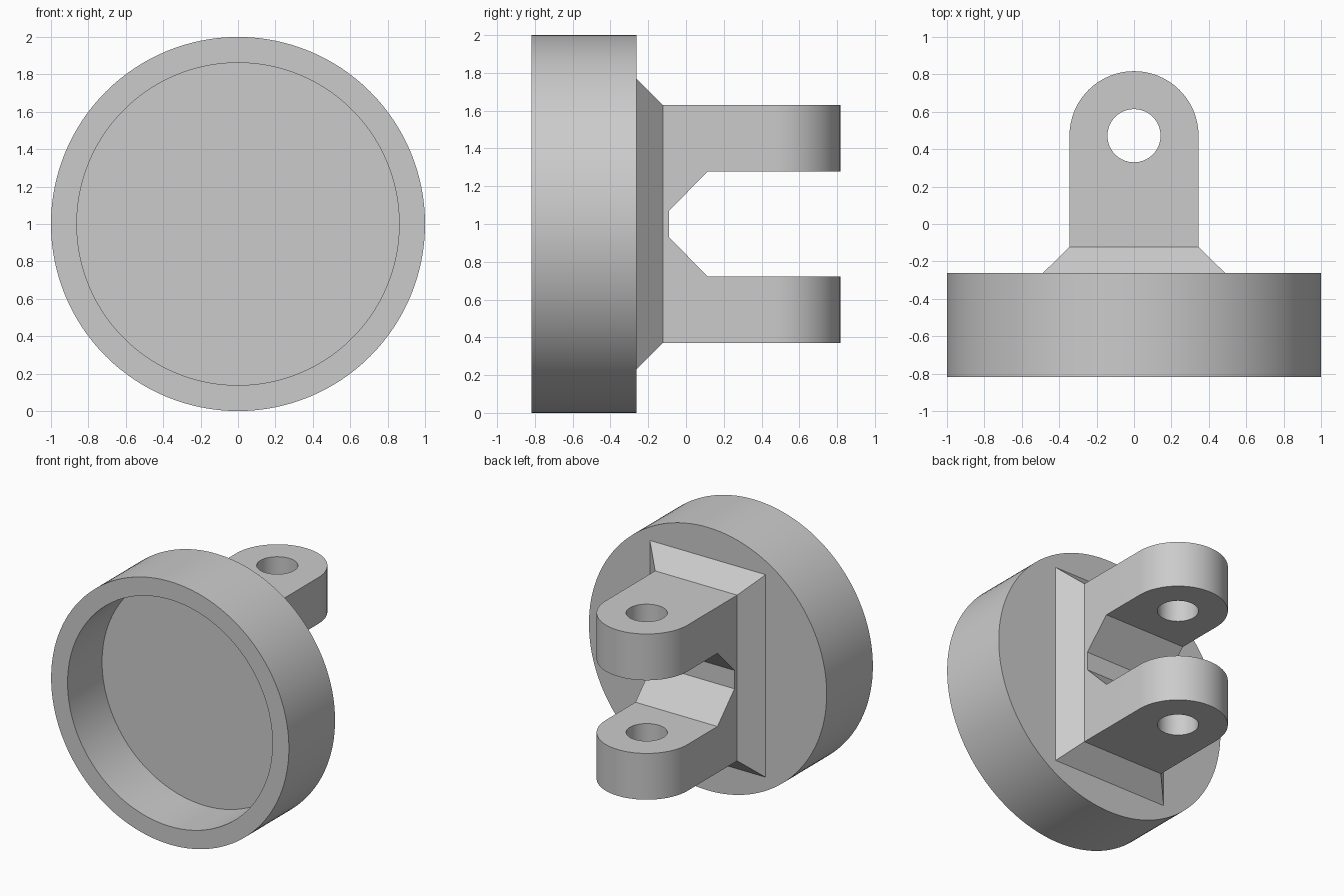
import bpy, bmesh, math
from mathutils import Vector

if "Cube" in bpy.data.objects:
    bpy.data.objects.remove(bpy.data.objects["Cube"])

grey = bpy.data.materials.new("light_grey")
grey.use_nodes = True
COLOUR = (0.6, 0.6, 0.6, 1)
grey.diffuse_color = COLOUR
grey.node_tree.nodes["Principled BSDF"].inputs["Base Color"].default_value = COLOUR


def loft(name, rings):
    """Solid through a list of rings with equal point counts, capped at both ends."""
    bm = bmesh.new()
    loops = [[bm.verts.new(p) for p in ring] for ring in rings]
    n = len(loops[0])
    for a, b in zip(loops, loops[1:]):
        for i in range(n):
            j = (i + 1) % n
            bm.faces.new((a[i], a[j], b[j], b[i]))
    bm.faces.new(loops[0][::-1])
    bm.faces.new(loops[-1])
    bmesh.ops.recalc_face_normals(bm, faces=bm.faces)
    mesh = bpy.data.meshes.new(name)
    bm.to_mesh(mesh)
    bm.free()
    mesh.materials.append(grey)
    ob = bpy.data.objects.new(name, mesh)
    bpy.context.collection.objects.link(ob)
    return ob


def combine(target, other, operation):
    """Apply a boolean and discard the second solid."""
    bpy.context.view_layer.objects.active = target
    mod = target.modifiers.new(operation.lower(), "BOOLEAN")
    mod.operation, mod.solver, mod.object = operation, "EXACT", other
    bpy.ops.object.modifier_apply(modifier=mod.name)
    bpy.data.objects.remove(other)


def arc(radius, start, sweep, count, closed=False):
    steps = count if closed else count - 1
    return [(radius * math.cos(start + sweep * i / steps),
             radius * math.sin(start + sweep * i / steps)) for i in range(count)]


def disc_ring(radius, y):
    return [(u, y, 1 + v) for u, v in arc(radius, 0, math.tau, 128, True)]


def box_ring(half_x, half_z, y):
    return [(sx * half_x, y, 1 + sz * half_z)
            for sx, sz in ((-1, -1), (1, -1), (1, 1), (-1, 1))]


FRONT, BACK, FLOOR = -0.817, -0.262, -0.402
HALF, PIN_Y, TOP = 0.345, 0.472, 0.63

# Round cup, open at the front
body = loft("clevis_cap", [disc_ring(1, FRONT), disc_ring(1, BACK)])
recess = loft("recess_cutter", [disc_ring(0.862, FRONT - 0.1), disc_ring(0.862, FLOOR)])
combine(body, recess, "DIFFERENCE")

# Fork block: rounded end, square root
outline = [(-HALF, -0.2), (HALF, -0.2)]
outline += [(x, PIN_Y + y) for x, y in arc(HALF, 0, math.pi, 49)]
fork = loft("fork", [[(x, y, 1 + s * TOP) for x, y in outline] for s in (-1, 1)])

# Slot between the lugs, with sloping corners
half_slot = [(-0.09, 0.07), (0.115, 0.278), (1, 0.278)]
slot = half_slot + [(y, -z) for y, z in reversed(half_slot)]
slot_cutter = loft("slot_cutter", [[(x, y, 1 + z) for y, z in slot] for x in (-1, 1)])
combine(fork, slot_cutter, "DIFFERENCE")

# Pin hole through both lugs
pin = [(x, PIN_Y + y) for x, y in arc(0.142, 0, math.tau, 64, True)]
pin_cutter = loft("pin_cutter", [[(x, y, z) for x, y in pin] for z in (0, 2)])
combine(fork, pin_cutter, "DIFFERENCE")

# Sloped plinth joining the fork to the cup
plinth = loft("plinth", [box_ring(0.487, 0.77, BACK - 0.05),
                         box_ring(0.487, 0.77, BACK),
                         box_ring(HALF, TOP, -0.122)])
combine(body, plinth, "UNION")
combine(body, fork, "UNION")

# Smooth curved walls, crisp edges
bpy.ops.object.select_all(action="DESELECT")
body.select_set(True)
bpy.context.view_layer.objects.active = body
bpy.ops.object.shade_smooth_by_angle(angle=math.radians(30))
